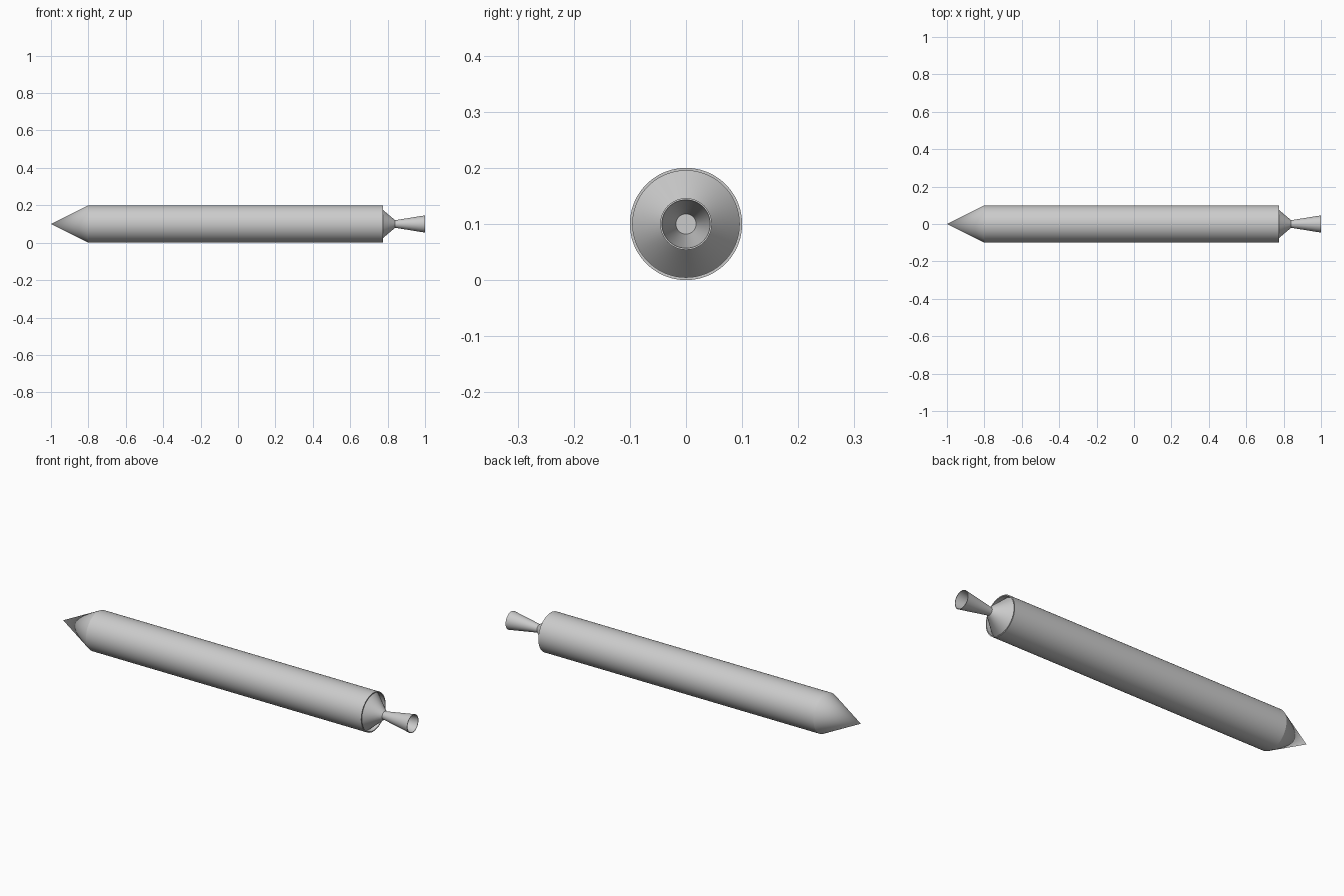
import bpy, bmesh, math
from mathutils import Matrix, Vector

cube = bpy.data.objects.get("Cube")
if cube:
    bpy.data.objects.remove(cube, do_unlink=True)

SIDES = 96
AXIS_Z = 0.1

metal = bpy.data.materials.new("light_grey_metal")
metal.use_nodes = True
colour = (0.6, 0.6, 0.6, 1)
metal.diffuse_color = colour
metal.node_tree.nodes["Principled BSDF"].inputs["Base Color"].default_value = colour


def lathe(name, profile):
    """Revolve (x, radius) points around the long axis."""
    bm = bmesh.new()
    verts = [bm.verts.new((x, 0, r)) for x, r in profile]
    edges = [bm.edges.new(pair) for pair in zip(verts, verts[1:])]
    bmesh.ops.spin(bm, geom=verts + edges, cent=(0, 0, 0), axis=(1, 0, 0),
                   angle=math.tau, steps=SIDES, use_duplicate=False)
    bmesh.ops.remove_doubles(bm, verts=bm.verts, dist=0.00005)
    bmesh.ops.recalc_face_normals(bm, faces=bm.faces)
    bmesh.ops.translate(bm, verts=bm.verts, vec=(0, 0, AXIS_Z))
    mesh = bpy.data.meshes.new(name)
    bm.to_mesh(mesh)
    bm.free()
    mesh.materials.append(metal)
    obj = bpy.data.objects.new(name, mesh)
    bpy.context.collection.objects.link(obj)
    bpy.ops.object.select_all(action="DESELECT")
    obj.select_set(True)
    bpy.context.view_layer.objects.active = obj
    bpy.ops.object.shade_smooth_by_angle(angle=math.radians(25))
    return obj


# Pointed nose, straight casing, and a recessed tail cone inside the rear lip
lathe("body", [(-1, 0), (-0.8, 0.1), (0.775, 0.1), (0.775, 0.095),
               (0.752, 0.095), (0.84, 0.02), (0.84, 0)])

# Thin-walled flared nozzle with a closed throat
lathe("nozzle", [(0.835, 0), (0.835, 0.021), (0.845, 0.021), (1, 0.046),
                 (1, 0.043), (0.85, 0.018), (0.85, 0)])
